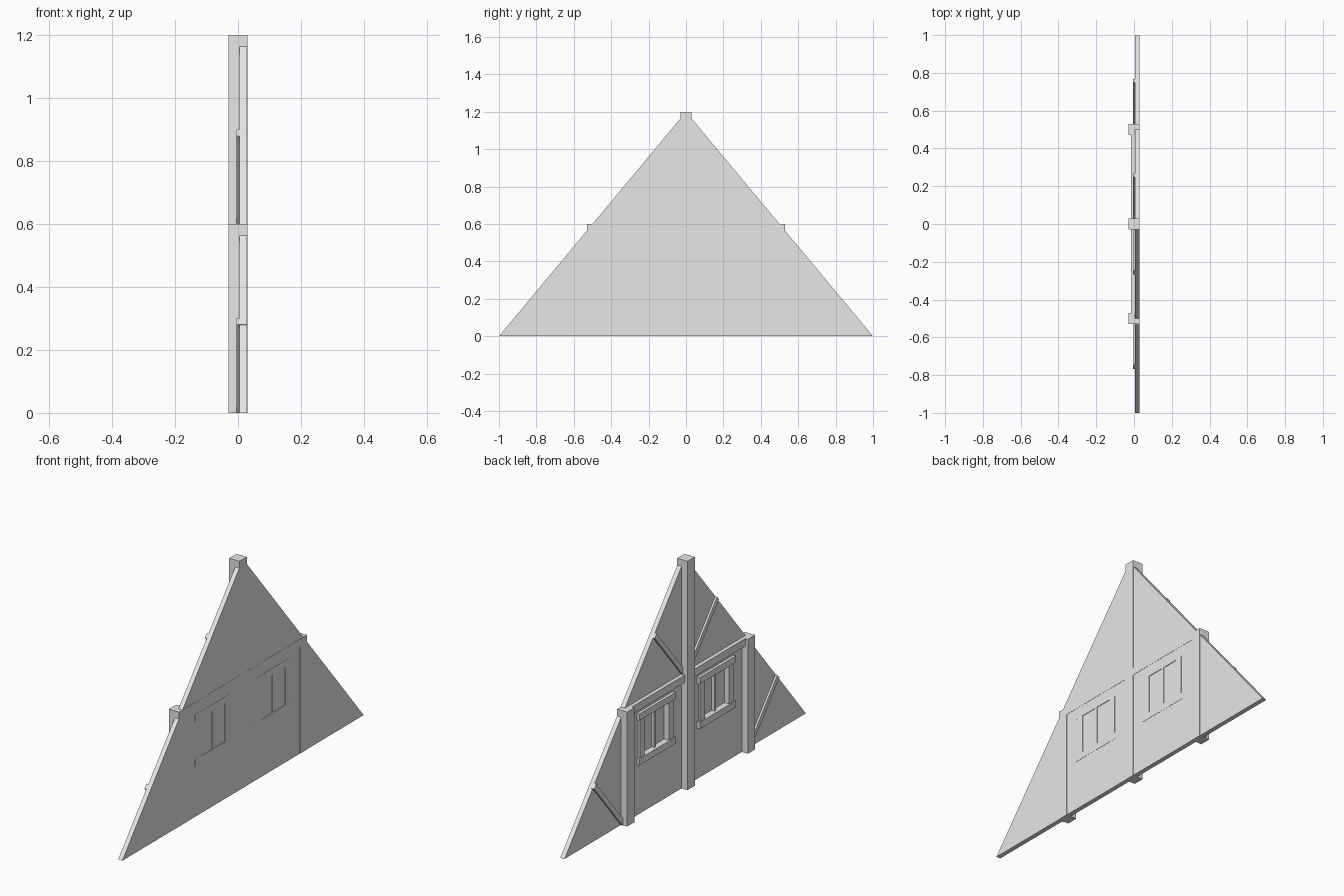
import bpy
import bmesh

cube = bpy.data.objects.get("Cube")
if cube:
    bpy.data.objects.remove(cube, do_unlink=True)

# One plain grey material
grey = bpy.data.materials.new("plain_grey")
grey.use_nodes = True
grey.diffuse_color = (0.8, 0.8, 0.8, 1)
grey.node_tree.nodes["Principled BSDF"].inputs["Base Color"].default_value = (0.8, 0.8, 0.8, 1)

BACK = 0.03          # flush plane shared by all timbers
WALL_FRONT = 0.005


def prism(name, outline, x0, x1):
    """Extrude a (y, z) outline from x0 to x1."""
    bm = bmesh.new()
    face = bm.faces.new([bm.verts.new((x0, y, z)) for y, z in outline])
    extruded = bmesh.ops.extrude_face_region(bm, geom=[face])["geom"]
    verts = [v for v in extruded if isinstance(v, bmesh.types.BMVert)]
    bmesh.ops.translate(bm, verts=verts, vec=(x1 - x0, 0, 0))
    bmesh.ops.recalc_face_normals(bm, faces=bm.faces)
    mesh = bpy.data.meshes.new(name)
    bm.to_mesh(mesh)
    bm.free()
    mesh.materials.append(grey)
    obj = bpy.data.objects.new(name, mesh)
    bpy.context.collection.objects.link(obj)
    return obj


def box(name, y0, y1, z0, z1, x0, x1=BACK):
    return prism(name, [(y0, z0), (y1, z0), (y1, z1), (y0, z1)], x0, x1)


def cut(target, cutter):
    mod = target.modifiers.new("opening", 'BOOLEAN')
    mod.operation = 'DIFFERENCE'
    mod.solver = 'EXACT'
    mod.object = cutter
    bpy.context.view_layer.objects.active = target
    bpy.ops.object.modifier_apply(modifier=mod.name)
    bpy.data.objects.remove(cutter, do_unlink=True)


# Triangular gable wall
wall = prism("gable_wall", [(-1, 0), (1, 0), (0, 1.2)], WALL_FRONT, BACK - 0.001)

# Tall central post
box("center_post", -0.03, 0.03, 0, 1.2, -0.03)

for side, label in ((1, "rear"), (-1, "front")):
    # Side post and the cross beam to the centre
    box(label + "_post", side * 0.5 - 0.03, side * 0.5 + 0.03, 0, 0.6, -0.03)
    box(label + "_beam", side * 0.02, side * 0.48, 0.56, 0.6, -0.015)

    # Diagonal braces, from post foot out to the roof slope
    for level, dy, dz in (("lower", 0.5, 0), ("upper", 0, 0.6)):
        outline = [(0, 0), (0.033, 0), (0.267, 0.28), (0.25, 0.3)]
        prism(f"{label}_{level}_brace",
              [(side * (y + dy), z + dz) for y, z in outline], -0.005, BACK - 0.001)

    # Window: opening, glass, mullion and surrounding trim
    c = side * 0.25
    cut(wall, box("cutter", c - 0.1, c + 0.1, 0.3, 0.5, -0.1, 0.1))
    box(label + "_window_glass", c - 0.1, c + 0.1, 0.3, 0.5, 0.022, 0.027)
    box(label + "_window_mullion", c - 0.006, c + 0.006, 0.3, 0.5, 0.005)
    box(label + "_window_lintel", c - 0.15, c + 0.15, 0.5, 0.535, -0.01)
    box(label + "_window_sill", c - 0.15, c + 0.15, 0.265, 0.3, -0.01)
    for s, jamb in ((1, "rear"), (-1, "front")):
        edges = sorted((c + s * 0.1, c + s * 0.14))
        box(f"{label}_window_{jamb}_jamb", *edges, 0.3, 0.5, -0.005)
